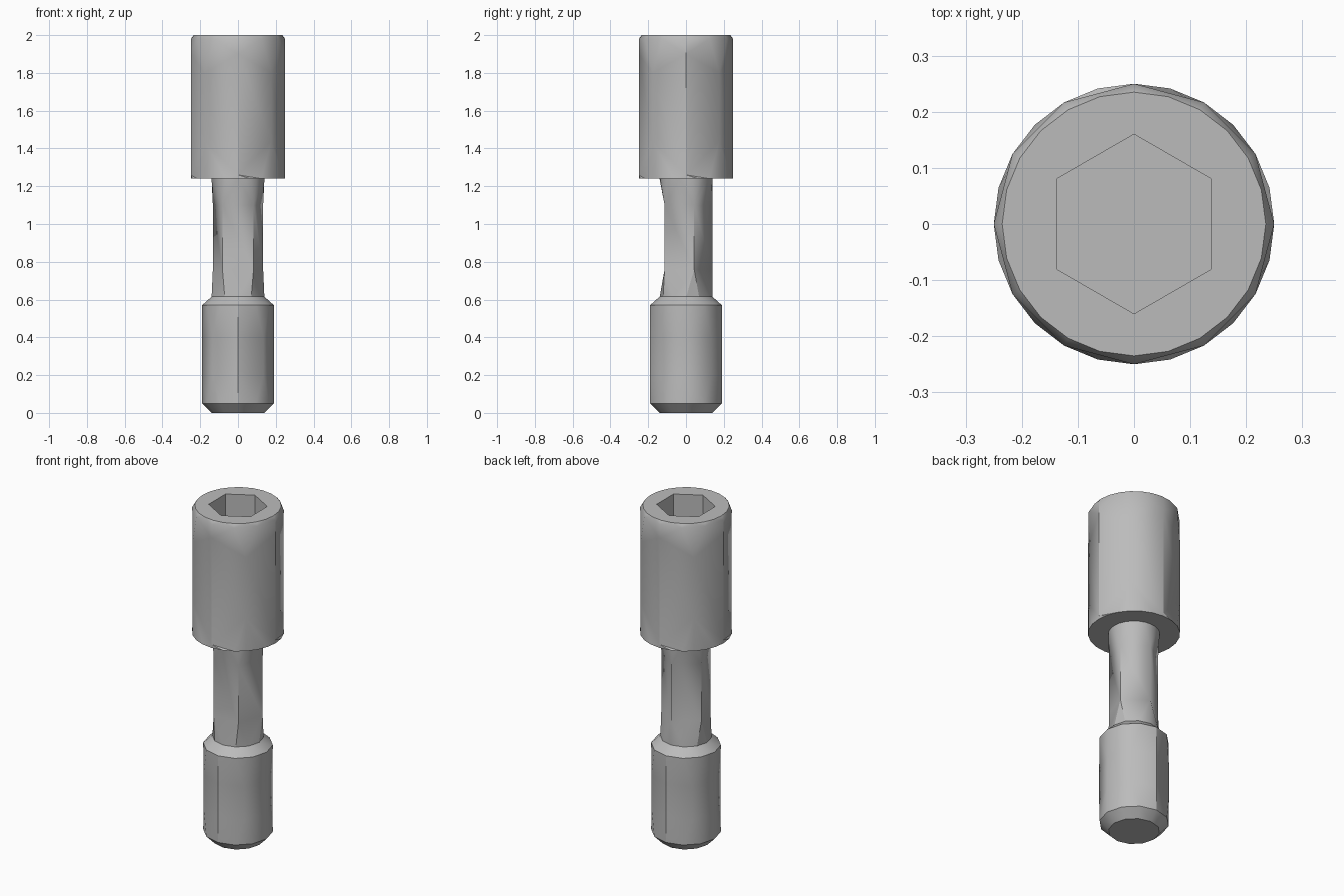
import bpy, bmesh
from math import sin, cos, pi, radians

cube = bpy.data.objects.get("Cube")
if cube:
    bpy.data.objects.remove(cube, do_unlink=True)

steel = bpy.data.materials.new("grey_steel")
steel.use_nodes = True
grey = (0.5, 0.5, 0.5, 1)
steel.diffuse_color = grey
steel.node_tree.nodes["Principled BSDF"].inputs["Base Color"].default_value = grey


def ring(bm, radius, z, sides, phase=0.0, wave=0.0):
    """Polygon ring; wave shifts alternate corners up and down."""
    verts = []
    for i in range(sides):
        a = radians(phase) + 2 * pi * i / sides
        verts.append(bm.verts.new((radius * cos(a), radius * sin(a), z + wave * (-1) ** i)))
    return verts, radians(phase), 2 * pi / sides


def zip_rings(bm, lower, upper):
    """Triangulate between two rings that may have different side counts."""
    (la, pa, sa), (lb, pb, sb) = lower, upper
    i = j = 0
    while i < len(la) or j < len(lb):
        a, b = la[i % len(la)], lb[j % len(lb)]
        if j >= len(lb) or (i < len(la) and pa + (i + 0.5) * sa <= pb + (j + 0.5) * sb):
            i += 1
            bm.faces.new((a, la[i % len(la)], b))
        else:
            j += 1
            bm.faces.new((a, lb[j % len(lb)], b))


def loft(name, rings, cap_start=False, cap_end=False):
    bm = bmesh.new()
    loops = [ring(bm, *r) for r in rings]
    for lower, upper in zip(loops, loops[1:]):
        zip_rings(bm, lower, upper)
    if cap_start:
        bm.faces.new(loops[0][0][::-1])
    if cap_end:
        bm.faces.new(loops[-1][0])
    mesh = bpy.data.meshes.new(name)
    bm.to_mesh(mesh)
    bm.free()
    mesh.materials.append(steel)
    obj = bpy.data.objects.new(name, mesh)
    bpy.context.collection.objects.link(obj)
    bpy.ops.object.select_all(action='DESELECT')
    obj.select_set(True)
    bpy.context.view_layer.objects.active = obj
    bpy.ops.object.shade_smooth_by_angle(angle=radians(30))


# Cylinder head: underside, faceted wall, chamfer and hexagonal socket
loft("socket_head", [
    (0.14, 1.24, 24), (0.25, 1.24, 24),
    (0.25, 1.35, 8, 0, -0.09), (0.25, 1.85, 8, 0, 0.05),
    (0.25, 1.98, 12), (0.235, 2.0, 24),
    (0.16, 2.0, 6, 30), (0.16, 1.62, 6, 30),
], cap_end=True)

# Narrow neck: round at both ends, five flats between
loft("neck", [
    (0.14, 0.61, 12), (0.14, 0.76, 5, 18),
    (0.14, 1.1, 5, 18), (0.14, 1.24, 24),
])

# Thick lower end with chamfered tip and shoulder
loft("lower_end", [
    (0.14, 0.0, 12), (0.19, 0.05, 12),
    (0.19, 0.2, 8), (0.19, 0.4, 8),
    (0.19, 0.57, 12), (0.14, 0.615, 12),
], cap_start=True)
